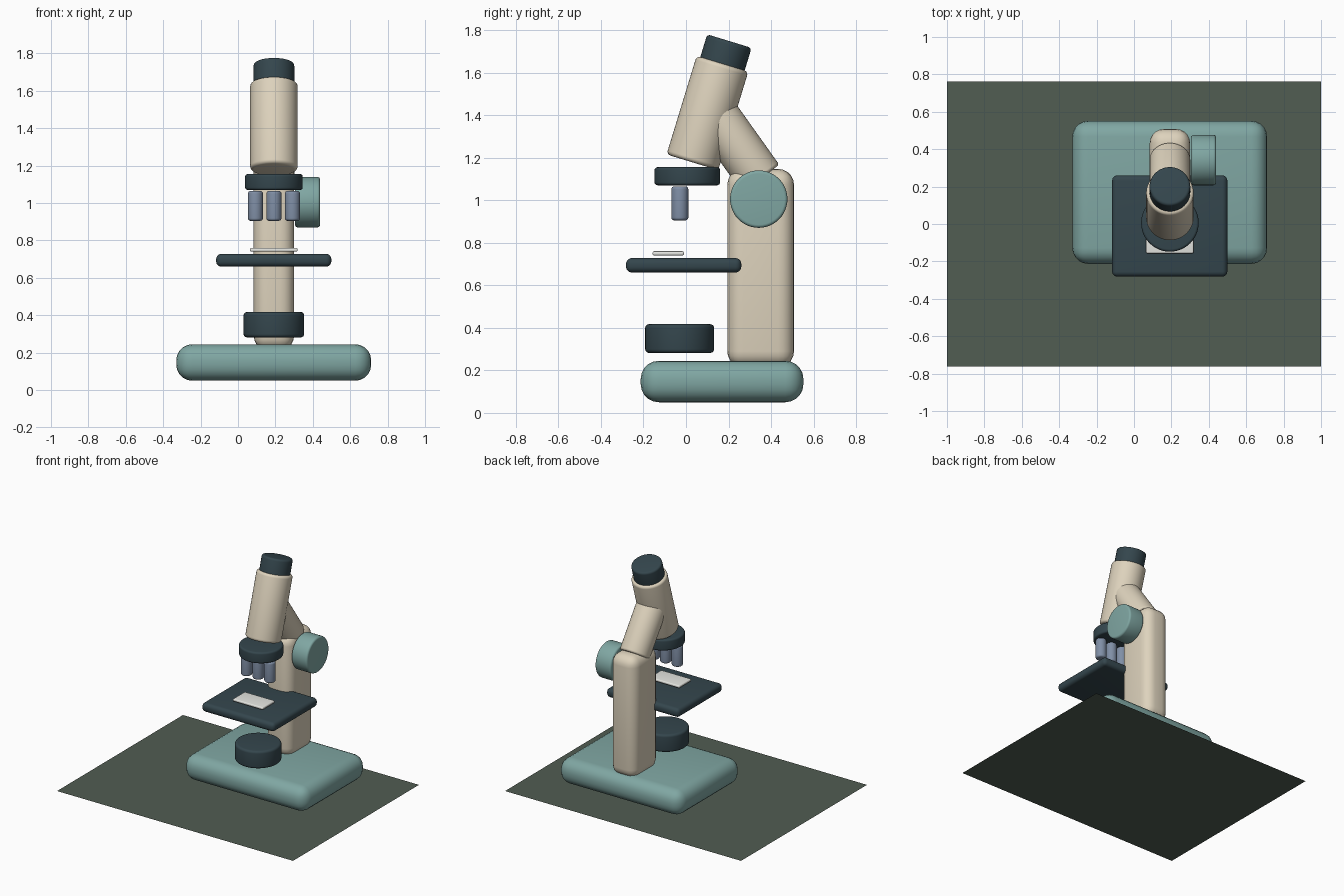
import bpy, math
from mathutils import Vector

if "Cube" in bpy.data.objects:
    bpy.data.objects.remove(bpy.data.objects["Cube"])


def material(name, rgb):
    # sRGB 0-255 to linear diffuse colour
    lin = [((c / 255 + 0.055) / 1.055) ** 2.4 for c in rgb]
    m = bpy.data.materials.new(name)
    m.diffuse_color = (*lin, 1)
    m.use_nodes = True
    m.node_tree.nodes["Principled BSDF"].inputs["Base Color"].default_value = m.diffuse_color
    return m


CREAM = material("cream", (222, 211, 189))
TEAL = material("teal", (128, 167, 163))
DARK = material("dark_slate", (52, 70, 77))
STEEL = material("blue_steel", (128, 143, 166))
GLASS = material("pale_glass", (232, 233, 228))
GROUND = material("moss_grey", (81, 93, 82))


def finish(name, mat, bevel):
    ob = bpy.context.object
    ob.name = name
    ob.data.materials.append(mat)
    mod = ob.modifiers.new("rounding", "BEVEL")
    mod.width = bevel
    mod.segments = 5
    mod.limit_method = 'ANGLE'
    mod.angle_limit = math.radians(40)
    bpy.ops.object.modifier_apply(modifier=mod.name)
    bpy.ops.object.shade_smooth_by_angle(angle=math.radians(35))
    return ob


def box(name, lo, hi, mat, bevel):
    lo, hi = Vector(lo), Vector(hi)
    bpy.ops.mesh.primitive_cube_add(size=1, location=(lo + hi) / 2)
    bpy.context.object.scale = hi - lo
    bpy.ops.object.transform_apply(location=False, rotation=False, scale=True)
    return finish(name, mat, bevel)


def rod(name, a, b, r, mat, bevel):
    # cylinder running from point a to point b
    a, b = Vector(a), Vector(b)
    d = b - a
    bpy.ops.mesh.primitive_cylinder_add(
        vertices=48, radius=r, depth=d.length, location=(a + b) / 2,
        rotation=d.to_track_quat('Z', 'Y').to_euler())
    return finish(name, mat, bevel)


CX = 0.192  # centre line of the instrument

# Table surface
bpy.ops.mesh.primitive_plane_add(size=2)
table = bpy.context.object
table.name = "table_surface"
table.scale = (1, 0.762, 1)
bpy.ops.object.transform_apply(location=False, rotation=False, scale=True)
table.data.materials.append(GROUND)

# Foot and upright
box("base", (-0.33, -0.213, 0.05), (0.712, 0.552, 0.245), TEAL, 0.085)
box("pillar", (CX - 0.108, 0.194, 0.215), (CX + 0.108, 0.508, 1.147), CREAM, 0.075)

# Slanted arm passing into the body tube
rod("arm", (CX, 0.350, 1.103), (CX, 0.066, 1.502), 0.109, CREAM, 0.015)

# Body tube and eyepiece share one tilted axis
foot, axis = Vector((CX, 0.030, 1.178)), Vector((0, 0.292, 0.956))
rod("body_tube", foot, foot + axis * 0.485, 0.127, CREAM, 0.02)
rod("eyepiece", foot + axis * 0.42, foot + axis * 0.596, 0.109, DARK, 0.016)

# Nosepiece with three objectives
rod("nosepiece", (CX, 0.006, 1.07), (CX, 0.006, 1.155), 0.154, DARK, 0.014)
for i in (-1, 0, 1):
    x = CX + i * 0.099
    rod(f"objective_{i + 2}", (x, -0.029, 0.905), (x, -0.029, 1.065), 0.04, STEEL, 0.014)

# Stage, specimen slide and lamp
box("stage", (-0.117, -0.282, 0.66), (0.499, 0.26, 0.728), DARK, 0.028)
box("slide", (0.064, -0.157, 0.74), (0.319, -0.01, 0.76), GLASS, 0.008)
rod("lamp", (CX, -0.03, 0.282), (CX, -0.03, 0.417), 0.162, DARK, 0.018)

# Focus knob on the right side
rod("focus_knob", (0.305, 0.342, 1.005), (0.439, 0.342, 1.005), 0.135, TEAL, 0.015)
